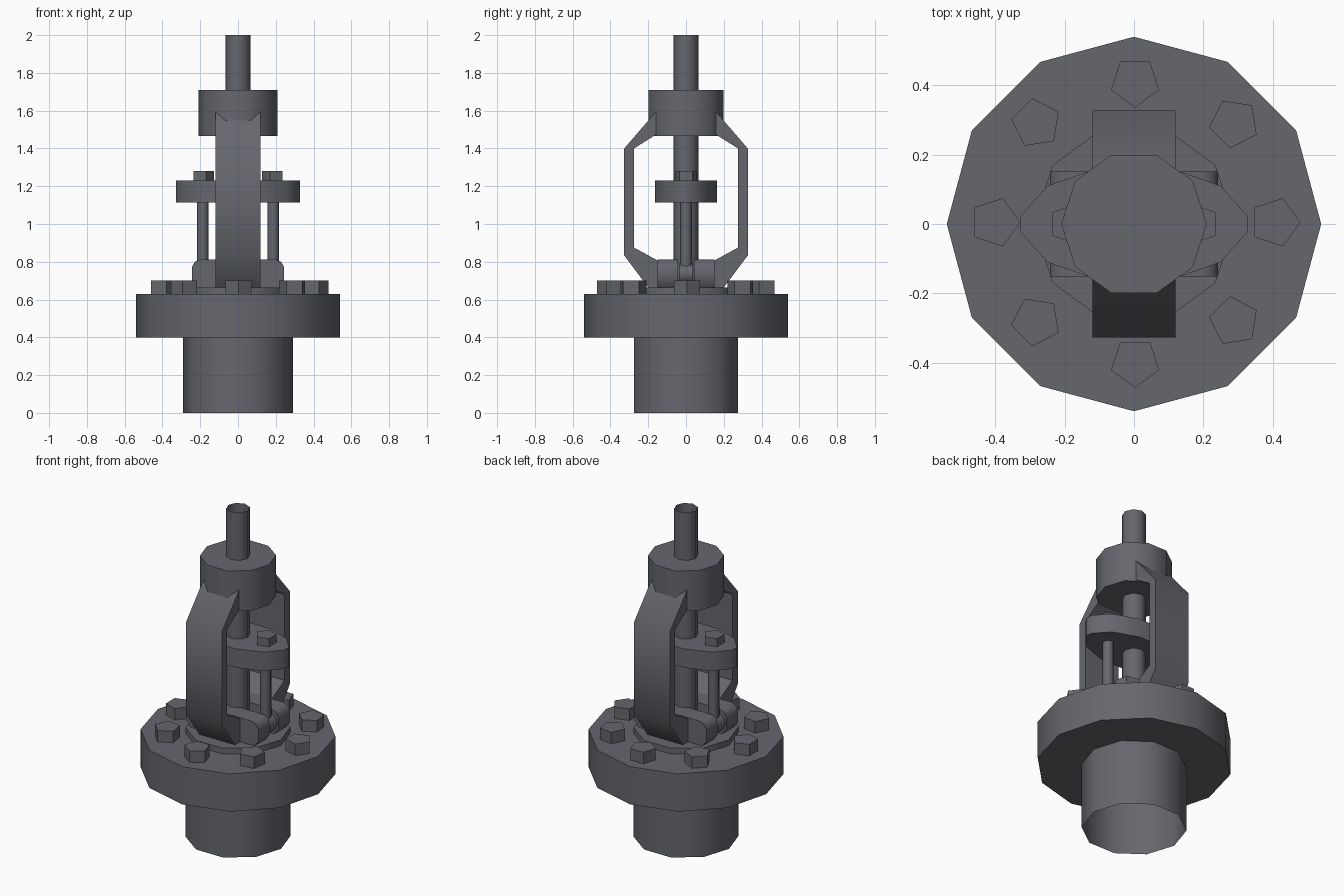
import bpy, bmesh, math
from mathutils import Vector

if "Cube" in bpy.data.objects:
    bpy.data.objects.remove(bpy.data.objects["Cube"])

metal = bpy.data.materials.new("dark_grey_metal")
metal.diffuse_color = (0.13, 0.136, 0.152, 1)
metal.use_nodes = True
metal.node_tree.nodes["Principled BSDF"].inputs["Base Color"].default_value = metal.diffuse_color


def prism(name, pts, a, b, axis="z", caps=True, smooth=50):
    """Extrude a closed 2D profile from a to b along an axis."""
    def place(p, h):
        return {"x": (h, p[0], p[1]), "y": (p[0], h, p[1]), "z": (p[0], p[1], h)}[axis]
    bm = bmesh.new()
    lo = [bm.verts.new(place(p, a)) for p in pts]
    hi = [bm.verts.new(place(p, b)) for p in pts]
    n = len(pts)
    for i in range(n):
        j = (i + 1) % n
        bm.faces.new((lo[i], lo[j], hi[j], hi[i]))
    if caps:
        bm.faces.new(lo[::-1])
        bm.faces.new(hi)
    bmesh.ops.recalc_face_normals(bm, faces=bm.faces)
    me = bpy.data.meshes.new(name)
    bm.to_mesh(me)
    bm.free()
    me.materials.append(metal)
    ob = bpy.data.objects.new(name, me)
    bpy.context.collection.objects.link(ob)
    bpy.ops.object.select_all(action="DESELECT")
    ob.select_set(True)
    bpy.context.view_layer.objects.active = ob
    bpy.ops.object.shade_smooth_by_angle(angle=math.radians(smooth))
    return ob


def ngon(r, n, cx=0, cy=0, rot=0):
    return [(cx + r * math.cos(math.radians(rot) + math.tau * i / n),
             cy + r * math.sin(math.radians(rot) + math.tau * i / n)) for i in range(n)]


# Body: open lower barrel, raised seat above the flange, flange
prism("barrel", ngon(0.29, 10), 0, 0.4, caps=False)
prism("raised_seat", ngon(0.29, 10), 0.6, 0.665)
prism("flange", ngon(0.54, 12), 0.4, 0.63)

# Flange bolts, five-sided heads
for i in range(8):
    t = math.radians(45 * i)
    prism(f"flange_bolt_{i + 1}",
          ngon(0.073, 5, 0.003 + 0.404 * math.cos(t), 0.005 + 0.404 * math.sin(t),
               (0, 45, 54, 27)[i % 4]), 0.62, 0.70)

# Stem (open top) and collar
prism("stem", ngon(0.066, 8), 0.66, 2.0, caps=False)
prism("collar", ngon(0.21, 10), 1.465, 1.71)

# Yoke arms joining the seat to the collar
arm = [(0.10, 1.663), (0.327, 1.40), (0.327, 0.833), (0.20, 0.664),
       (0.12, 0.664), (0.12, 0.79), (0.275, 0.875), (0.275, 1.40), (0.10, 1.51)]
for name, s in (("front_yoke_arm", -1), ("back_yoke_arm", 1)):
    prism(name, [(s * y, z) for y, z in arm], -0.12, 0.12, "x")

# Lugs: two parallel cheeks holding the eye bolts
half = [(0.215, 0.664), (0.243, 0.70), (0.243, 0.775), (0.228, 0.80), (0.20, 0.812)]
lug = half + [(-x, z) for x, z in reversed(half)]
for name, s in (("front_lug", -1), ("back_lug", 1)):
    prism(name, lug, s * 0.042, s * 0.152, "y")

# Gland plate
quad = [(0.328, 0.022), (0.25, 0.11), (0.10, 0.163)]
right = [(x, -y) for x, y in reversed(quad)] + quad
prism("gland_plate", right + [(-x, -y) for x, y in right], 1.115, 1.23)

# Eye bolts with nuts on the plate
for name, s in (("left", -1), ("right", 1)):
    prism(name + "_eye_bolt", ngon(0.031, 8, s * 0.187), 0.74, 1.24)
    prism(name + "_bolt_eye", ngon(0.055, 8, s * 0.187, 0.735), -0.036, 0.036, "y")
    prism(name + "_gland_nut", ngon(0.059, 5, s * 0.187, 0, 180 if s > 0 else 0), 1.225, 1.28)
